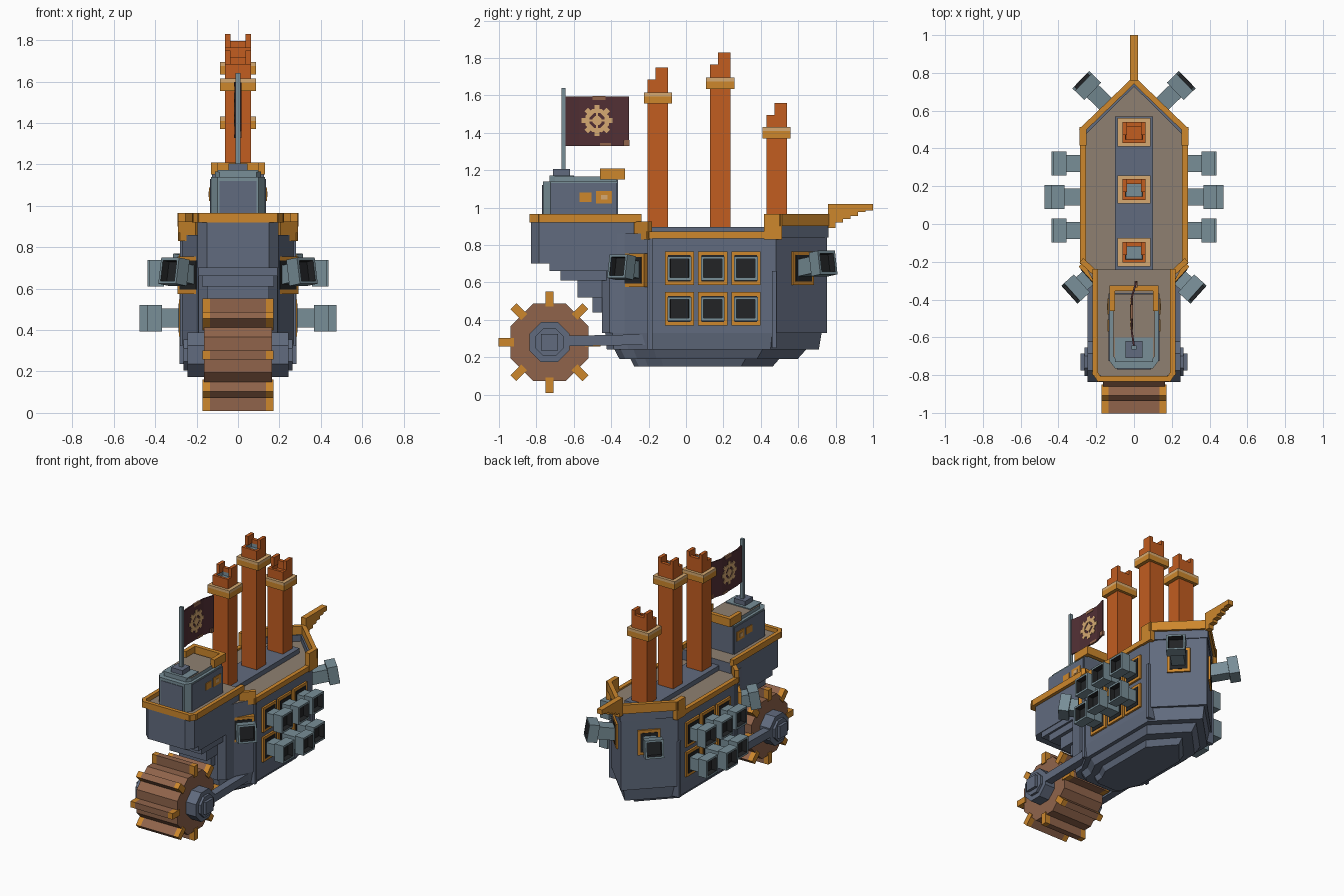
import bpy, bmesh, math
from mathutils import Matrix, Vector

cube = bpy.data.objects.get("Cube")
if cube:
    bpy.data.objects.remove(cube, do_unlink=True)


def material(name, hexa):
    rgb = [int(hexa[i:i + 2], 16) / 255 for i in (0, 2, 4)]
    col = [((c + 0.055) / 1.055) ** 2.4 for c in rgb] + [1]
    m = bpy.data.materials.new(name)
    m.use_nodes = True
    m.diffuse_color = col
    m.node_tree.nodes["Principled BSDF"].inputs["Base Color"].default_value = col
    return m


HULL = material("slate_plating", "616B7E")
STEEL = material("pale_steel", "788E97")
ORANGE = material("orange_trim", "CD872C")
BRICK = material("brick_red", "C25D20")
BROWN = material("wheel_wood", "90644B")
TAN = material("sand", "D6AA72")
DECK = material("deck_planks", "8F8071")
CLOTH = material("maroon_cloth", "512F34")
BLACK = material("black_bore", "222426")


def finish(bm, name, mats, mirror=False):
    me = bpy.data.meshes.new(name)
    bmesh.ops.recalc_face_normals(bm, faces=bm.faces)
    bm.to_mesh(me)
    bm.free()
    for m in mats:
        me.materials.append(m)
    ob = bpy.data.objects.new(name, me)
    bpy.context.collection.objects.link(ob)
    if mirror:
        ob.modifiers.new("mirror", "MIRROR").use_mirror_merge = False
    return ob


def add_box(bm, x, y, z, m=0, M=Matrix()):
    """Box from three (low, high) ranges."""
    c = [(a + b) / 2 for a, b in (x, y, z)]
    s = [b - a for a, b in (x, y, z)]
    r = bmesh.ops.create_cube(bm, size=1, matrix=M @ Matrix.Translation(c) @ Matrix.Diagonal((*s, 1)))
    faces = list({f for v in r["verts"] for f in v.link_faces})
    for f in faces:
        f.material_index = m
    return faces


def hollow(bm, faces, axis, rim, depth, m):
    """Sink a hole into the face that points along the axis."""
    for f in faces:
        f.normal_update()
    face = max(faces, key=lambda f: f.normal.dot(axis))
    bmesh.ops.inset_individual(bm, faces=[face], thickness=rim)
    walls = bmesh.ops.inset_individual(bm, faces=[face], thickness=0.001, depth=-depth)["faces"]
    for f in walls + [face]:
        f.material_index = m


def box(name, mat, x, y, z, mirror=False):
    bm = bmesh.new()
    add_box(bm, x, y, z)
    return finish(bm, name, [mat], mirror)


def prism(name, pts, z0, z1, mat, top=None, symmetric=True, sx=1, bottom=None):
    """Vertical prism from a plan outline, with a differently coloured top."""
    if symmetric:
        pts = pts + [(-x, y) for x, y in reversed(pts) if x > 0]
    bottom = bottom or (1, 1)
    bm = bmesh.new()
    low = [bm.verts.new((x * sx * bottom[0], y * bottom[1], z0)) for x, y in pts]
    high = [bm.verts.new((x * sx, y, z1)) for x, y in pts]
    bm.faces.new(low)
    bm.faces.new(high).material_index = 1
    for i in range(len(pts)):
        j = (i + 1) % len(pts)
        bm.faces.new((low[i], low[j], high[j], high[i]))
    return finish(bm, name, [mat, top or mat])


def rail(name, pts, w, z0, z1, mat):
    """Mirrored beam along a plan polyline."""
    bm = bmesh.new()
    for a, b in zip(pts, pts[1:]):
        d = Vector(b) - Vector(a)
        M = Matrix.Translation((*a, 0)) @ Matrix.Rotation(math.atan2(d.y, d.x), 4, "Z")
        add_box(bm, (-w * .4, d.length + w * .4), (-w / 2, w / 2), (z0, z1), 0, M)
    return finish(bm, name, [mat], True)


# Hull with a pointed bow and a stepped keel
body = [(.15, -.45), (.19, -.41), (.2, -.33), (.27, -.2), (.27, .48), (0, .755)]
prism("hull", body, .33, .86, HULL, DECK)
prism("hull_lower", [(x, y * .96) for x, y in body], .24, .33, HULL, bottom=(.95, .98))
prism("keel_upper", [(x, y * .85) for x, y in body], .19, .24, HULL, sx=.85, bottom=(.9, .93))
prism("keel_lower", [(x, y * .66) for x, y in body], .15, .19, HULL, sx=.6, bottom=(.9, .93))
box("hull_ribs", HULL, (.2, .283), (.46, .485), (.25, .66), True)
box("hull_corner_posts", HULL, (.2, .28), (-.205, -.18), (.24, .84), True)

# Overhanging stern
prism("stern", [(.15, -.83), (.195, -.785), (.195, -.24)], .7, .935, HULL, DECK)
for i, (w, y, z0, z1) in enumerate([(.19, -.73, .66, .7), (.175, -.67, .61, .66),
                                    (.15, -.58, .52, .61), (.13, -.5, .44, .52)]):
    box(f"stern_step_{i + 1}", HULL, (-w, w), (y, -.3), (z0, z1))

# Rails
rail("stern_rail", [(0, -.82), (.185, -.82), (.205, -.79), (.205, -.25)], .028, .92, .965, ORANGE)
rail("rail_step_aft", [(.205, -.26), (.27, -.2)], .03, .83, .925, ORANGE)
rail("side_rail", [(.27, -.2), (.27, .46)], .03, .835, .872, ORANGE)
rail("rail_step_fore", [(.27, .43), (.27, .5)], .035, .83, .965, ORANGE)
rail("bow_wall", [(.258, .49), (0, .745)], .025, .84, .905, HULL)
rail("bow_rail", [(.272, .5), (0, .762)], .03, .9, .965, ORANGE)

# Stepped bowsprit
bm = bmesh.new()
for i, z in enumerate((.89, .92, .94, .955, .975, .985)):
    add_box(bm, (-.02, .02), (.76 + i * .04, .8 + i * .04), (z, 1.02))
finish(bm, "bowsprit", [ORANGE])

# Chimneys on their base strip
box("chimney_base", HULL, (-.1, .1), (-.26, .57), (.85, .895))
for i, (y, top, collar, fill) in enumerate([(-.15, 1.75, 1.585, 1), (.183, 1.83, 1.665, 1), (.485, 1.56, 1.4, 0)]):
    bm = bmesh.new()
    w, rim = .055, .025
    y0, y1, low = y - w, y + w, top - .065
    stack = add_box(bm, (-.062, .062), (y0, y1), (.87, low))
    hollow(bm, stack, Vector((0, 0, 1)), rim, .03, fill)
    for s in (-1, 1):
        add_box(bm, tuple(sorted((s * .062, s * .037))), (y0 + .042, y1), (low, top))
    add_box(bm, (-.037, .037), (y1 - rim, y1), (low, top - .035))
    finish(bm, f"chimney_{i + 1}", [BRICK, STEEL])
    bm = bmesh.new()
    add_box(bm, (-.088, .088), (y - .075, y + .075), (collar - .03, collar + .01))
    add_box(bm, (-.088, .088), (y - .075, y + .075), (collar + .01, collar + .03), 1)
    finish(bm, f"chimney_collar_{i + 1}", [ORANGE, TAN])


# Cannons in framed ports, mirrored to both sides
def cannon(name, x, y, z, length, yaw=0, tilt=0):
    M = Matrix.Translation((x, y, z)) @ Matrix.Rotation(yaw, 4, "Z")
    bm = bmesh.new()
    add_box(bm, (-.03, .012), (-.078, .078), (-.09, .09), 1, M)
    add_box(bm, (.01, .015), (-.06, .06), (-.07, .07), 2, M)
    M = M @ Matrix.Rotation(-tilt, 4, "Y")
    add_box(bm, (-.02, length - .06), (-.045, .045), (-.045, .045), 0, M)
    muzzle = add_box(bm, (length - .07, length), (-.064, .064), (-.064, .064), 0, M)
    hollow(bm, muzzle, M.to_3x3() @ Vector((1, 0, 0)), .02, .04, 2)
    finish(bm, name, [STEEL, ORANGE, BLACK], True)


for i, y in enumerate((-.035, .143, .32)):
    cannon(f"upper_cannons_{i + 1}", .272, y, .675, .155 if i != 1 else .165)
    cannon(f"lower_cannons_{i + 1}", .272, y, .458, .165 if i != 1 else .203)
cannon("bow_cannons", .133, .62, .675, .2, math.radians(44), math.radians(9))
cannon("stern_cannons", .232, -.275, .665, .14, math.radians(-42), math.radians(9))

# Cabin with side panels, windows and an orange balustrade
prism("cabin", [(.1, -.765), (.13, -.725), (.13, -.37)], .93, 1.14, STEEL)
prism("cabin_roof", [(.09, -.73), (.11, -.7), (.11, -.37)], 1.14, 1.165, STEEL, DECK)
box("cabin_side_panels", HULL, (.126, .134), (-.725, -.368), (.935, 1.13), True)
box("cabin_front_panel", HULL, (-.09, .09), (-.769, -.761), (.935, 1.12))
box("cabin_back_panel", HULL, (-.125, .125), (-.372, -.364), (.935, 1.15))
box("cabin_roof_plate", STEEL, (-.1, .1), (-.73, -.6), (1.162, 1.172))
bm = bmesh.new()
for y0, y1, h in ((-.57, -.505, .025), (-.48, -.395, .033)):
    add_box(bm, (.13, .139), (y0, y1), (1.055 - h, 1.055 + h))
add_box(bm, (.135, .142), (-.455, -.42), (1.042, 1.068), 1)
finish(bm, "cabin_windows", [ORANGE, TAN], True)
bm = bmesh.new()
add_box(bm, (0, .13), (-.355, -.325), (1.15, 1.21))
add_box(bm, (.1, .13), (-.46, -.34), (1.15, 1.21))
finish(bm, "balustrade", [ORANGE], True)

# Flagpole and waving flag with a cogwheel
box("pole_base", HULL, (-.045, .045), (-.71, -.62), (1.165, 1.205))
box("flagpole", STEEL, (-.012, .012), (-.665, -.643), (1.2, 1.64))
wave = [(0, -.645), (-.012, -.57), (-.012, -.39), (.012, -.305)]
prism("flag", [(x - .005, y) for x, y in wave] + [(x + .005, y) for x, y in reversed(wave)],
      1.33, 1.595, CLOTH, symmetric=False)
bm = bmesh.new()
for k in range(8):
    M = Matrix.Translation((-.012, -.475, 1.465)) @ Matrix.Rotation(k * math.pi / 4, 4, "X")
    add_box(bm, (-.008, .008), (-.027, .027), (.04, .062), 0, M)
    add_box(bm, (-.008, .008), (-.013, .013), (.06, .083), 0, M)
    add_box(bm, (-.008, .008), (-.01, .01), (0, .024), 0, M)
    if k % 2 == 0:
        add_box(bm, (-.007, .007), (-.005, .005), (.02, .045), 0, M)
finish(bm, "flag_cogwheel", [TAN])
bm = bmesh.new()
add_box(bm, (-.019, -.005), (-.5, -.43), (1.575, 1.597))
add_box(bm, (-.019, -.005), (-.46, -.4), (1.328, 1.345))
add_box(bm, (.002, .018), (-.335, -.303), (1.328, 1.36))
finish(bm, "flag_patches", [BROWN])

# Paddle wheel: octagonal drum, eight boards with orange ends
axle = Matrix.Translation((0, -.73, .28))


def octagon(bm, x0, x1, apothem, m=0):
    M = axle @ Matrix.Translation(((x0 + x1) / 2, 0, 0)) @ Matrix.Rotation(math.pi / 2, 4, "Y")
    r = apothem / math.cos(math.pi / 8)
    bmesh.ops.create_cone(bm, cap_ends=True, segments=8, radius1=r, radius2=r, depth=x1 - x0,
                          matrix=M @ Matrix.Rotation(math.pi / 8, 4, "Z"))


bm = bmesh.new()
octagon(bm, -.165, .165, .208)
for k in range(8):
    M = axle @ Matrix.Rotation(k * math.pi / 4, 4, "X")
    add_box(bm, (-.135, .135), (-.022, .022), (.19, .272), 0, M)
    for s in (-1, 1):
        add_box(bm, tuple(sorted((s * .135, s * .172))), (-.022, .022), (.19, .272), 1, M)
finish(bm, "paddle_wheel", [BROWN, ORANGE])

# Hubs and the arms that hold the wheel
bm = bmesh.new()
octagon(bm, .16, .245, .107)
octagon(bm, .24, .262, .075)
add_box(bm, (.25, .282), (-.045, .045), (-.045, .045), 0, axle)
finish(bm, "wheel_hubs", [HULL], True)
bm = bmesh.new()
M = Matrix.Translation((0, -.73, .285)) @ Matrix.Rotation(math.radians(1), 4, "X")
add_box(bm, (.19, .245), (0, .56), (-.028, .028), 0, M)
finish(bm, "wheel_arms", [HULL], True)
